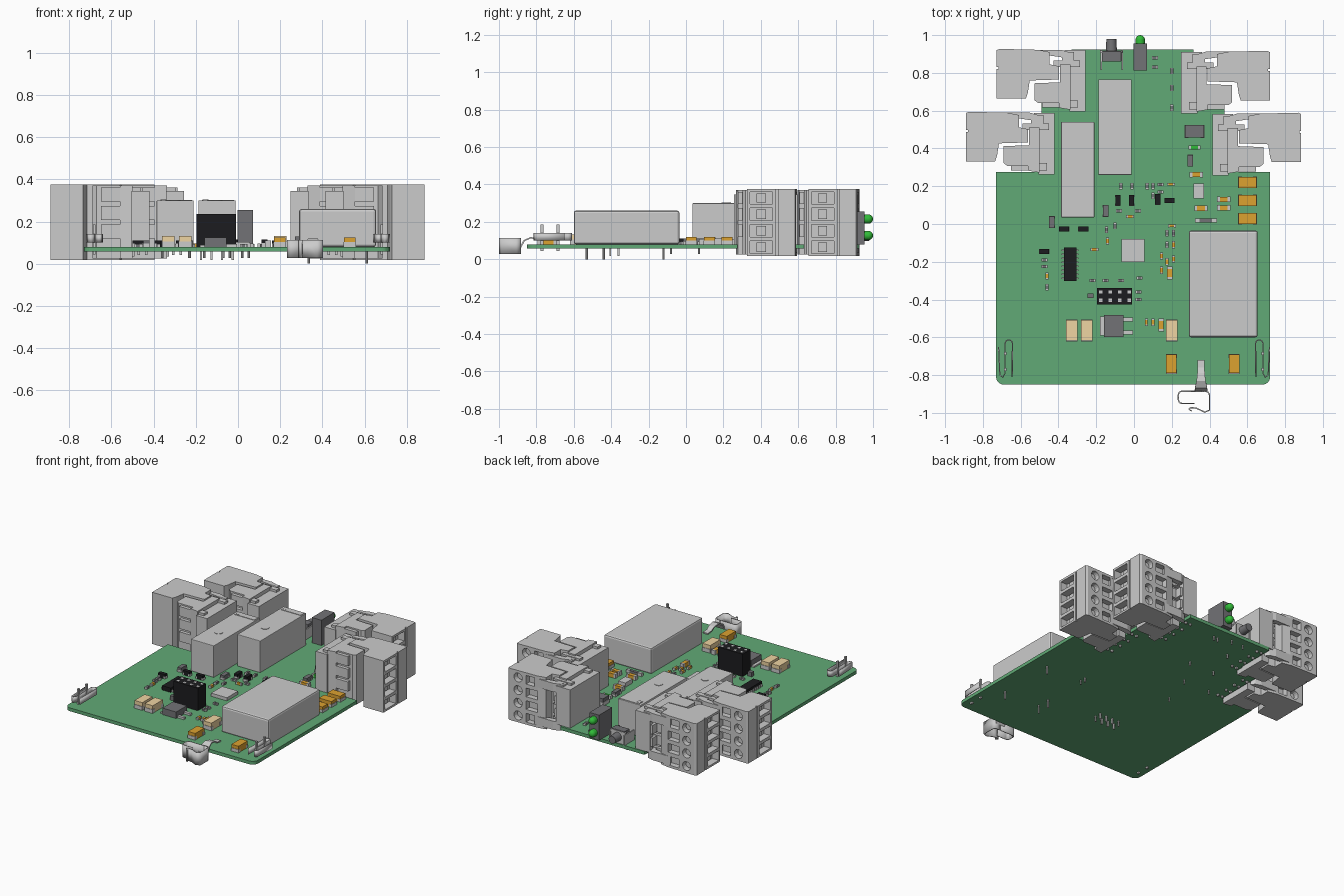
import bpy, bmesh, math
from mathutils import Matrix, Vector

TOP = 0.08  # board top surface


def material(name, rgb):
    m = bpy.data.materials.new(name)
    m.diffuse_color = (*rgb, 1)
    return m


GREEN = material("board_green", (0.12, 0.40, 0.18))
BLACK = material("black", (0.012, 0.012, 0.014))
DARK = material("dark_grey", (0.17, 0.17, 0.18))
ORANGE = material("orange", (0.72, 0.36, 0.03))
TAN = material("tan", (0.86, 0.66, 0.36))
LIME = material("led_green", (0.03, 0.50, 0.04))


def finish(name, bm, mat=None, bevel=0, smooth=False, thick=0, segs=2):
    bmesh.ops.recalc_face_normals(bm, faces=bm.faces)
    me = bpy.data.meshes.new(name)
    bm.to_mesh(me)
    bm.free()
    ob = bpy.data.objects.new(name, me)
    bpy.context.collection.objects.link(ob)
    if mat:
        me.materials.append(mat)
    if thick:
        s = ob.modifiers.new("thickness", 'SOLIDIFY')
        s.thickness, s.offset = thick, 0
    if bevel:
        b = ob.modifiers.new("bevel", 'BEVEL')
        b.width, b.segments = bevel, segs
    if smooth:
        bpy.ops.object.select_all(action='DESELECT')
        ob.select_set(True)
        bpy.context.view_layer.objects.active = ob
        bpy.ops.object.shade_smooth_by_angle()
    return ob


def box(bm, x0, x1, y0, y1, z0, z1):
    m = Matrix.Translation(((x0+x1)/2, (y0+y1)/2, (z0+z1)/2)) @ Matrix.Diagonal((x1-x0, y1-y0, z1-z0, 1))
    bmesh.ops.create_cube(bm, size=1, matrix=m)


def cyl(bm, p, r, length, axis='Z', n=20, r2=None):
    rot = {'X': Matrix.Rotation(math.pi/2, 4, 'Y'), 'Y': Matrix.Rotation(-math.pi/2, 4, 'X'), 'Z': Matrix()}[axis]
    bmesh.ops.create_cone(bm, cap_ends=True, segments=n, radius1=r, radius2=r if r2 is None else r2,
                          depth=length, matrix=Matrix.Translation(p) @ rot)


def prism(bm, pts, z0, z1):
    f = bm.faces.new([bm.verts.new((x, y, z0)) for x, y in pts])
    g = bmesh.ops.extrude_face_region(bm, geom=[f])
    bmesh.ops.translate(bm, vec=(0, 0, z1-z0), verts=[v for v in g['geom'] if isinstance(v, bmesh.types.BMVert)])


def ribbon(name, pts, z0, z1, thick):
    bm = bmesh.new()
    rows = [(bm.verts.new((x, y, z0)), bm.verts.new((x, y, z1))) for x, y in pts]
    for a, b in zip(rows, rows[1:]):
        bm.faces.new((a[0], b[0], b[1], a[1]))
    return finish(name, bm, thick=thick, smooth=True)


def single_box(name, dims, mat=None, bevel=0):
    bm = bmesh.new()
    box(bm, *dims)
    return finish(name, bm, mat, bevel)


def arc(cx, cy, r, a0, a1, n=7):
    return [(cx + r*math.cos(math.radians(a0+(a1-a0)*i/n)), cy + r*math.sin(math.radians(a0+(a1-a0)*i/n)))
            for i in range(n+1)]


# Stepped circuit board
bm = bmesh.new()
outline = arc(-0.69, -0.81, 0.04, 180, 270) + arc(0.68, -0.81, 0.04, 270, 360) + [
    (0.72, 0.275), (0.48, 0.275), (0.48, 0.65), (0.315, 0.65), (0.315, 0.925),
    (-0.33, 0.925), (-0.33, 0.65), (-0.49, 0.65), (-0.49, 0.275), (-0.73, 0.275)]
prism(bm, outline, 0.057, TOP)
finish("circuit_board", bm, GREEN)

# Four-pole terminal plug, outer face at x = 0, with wire windows and screw holes
POLES = [0.065 + 0.0875*i for i in range(4)]
bm = bmesh.new()
prism(bm, [(0, 0.07), (0.155, 0.07), (0.165, 0.10), (0.175, 0.165), (0.33, 0.17), (0.33, 0.24),
           (0.28, 0.25), (0.28, 0.315), (0.22, 0.327), (0.015, 0.332), (0, 0.325)], 0.018, 0.376)
plug = finish("terminal_plug", bm)
bm = bmesh.new()
for z in POLES:
    box(bm, -0.02, 0.05, 0.085, 0.205, z-0.033, z+0.033)
    cyl(bm, (0.075, 0.33, z), 0.031, 0.09, 'Y', 16)
    box(bm, 0.135, 0.22, 0.29, 0.36, z-0.03, z+0.03)
box(bm, -0.02, 0.01, 0.225, 0.235, 0.0, 0.4)
cutter = finish("plug_cutter", bm)
cutter.hide_render = True
mod = plug.modifiers.new("openings", 'BOOLEAN')
mod.operation, mod.object = 'DIFFERENCE', cutter
bpy.context.view_layer.update()
plug_mesh = bpy.data.meshes.new_from_object(plug.evaluated_get(bpy.context.evaluated_depsgraph_get()))
for o in (plug, cutter):
    bpy.data.objects.remove(o)

# Plug details, then the socket header soldered to the board
bm = bmesh.new()
bm.from_mesh(plug_mesh)
for z in POLES:
    cyl(bm, (0.075, 0.292, z), 0.024, 0.02, 'Y', 16)
    box(bm, 0.04, 0.055, 0.12, 0.17, z-0.025, z+0.025)
for z in (POLES[0], POLES[3]):
    prism(bm, [(0.26, 0.30), (0.36, 0.285), (0.40, 0.29), (0.38, 0.315), (0.34, 0.327), (0.20, 0.327)], z-0.03, z+0.03)
bm.to_mesh(plug_mesh)
bm.free()
bm = bmesh.new()
prism(bm, [(0.2, 0.06), (0.22, 0.045), (0.33, 0.045), (0.33, 0.02), (0.39, 0.01), (0.39, 0.25),
           (0.335, 0.25), (0.335, 0.155), (0.2, 0.15)], 0.025, 0.37)
prism(bm, [(0.385, 0.0), (0.47, 0.0), (0.47, 0.325), (0.36, 0.325), (0.36, 0.29), (0.385, 0.28)], TOP, 0.345)
for z in POLES:
    z0 = max(z-0.033, TOP)
    box(bm, 0.30, 0.44, 0.235, 0.27, z0, z+0.033)
    box(bm, 0.24, 0.43, 0.022, 0.06, z-0.033, z+0.033) if z > 0.1 else None
    box(bm, 0.345, 0.41, 0.27, 0.315, z0, z+0.028)
for x in (0.42, 0.455):
    for y in (0.04, 0.12, 0.20, 0.28):
        box(bm, x-0.006, x+0.006, y-0.006, y+0.006, 0.042, TOP)
socket_mesh = bpy.data.meshes.new("terminal_socket")
bmesh.ops.recalc_face_normals(bm, faces=bm.faces)
bm.to_mesh(socket_mesh)
bm.free()
for label, x, y, s in (("left_front", -0.89, 0.262, 1), ("left_back", -0.727, 0.595, 1),
                       ("right_front", 0.885, 0.257, -1), ("right_back", 0.72, 0.585, -1)):
    for part, mesh in (("terminal_plug", plug_mesh), ("terminal_socket", socket_mesh)):
        bm = bmesh.new()
        bm.from_mesh(mesh)
        bmesh.ops.transform(bm, matrix=Matrix.Translation((x, y, 0)) @ Matrix.Diagonal((s, 1, 1, 1)), verts=bm.verts)
        finish(part + "_" + label, bm)

# Power module and two relays
single_box("power_module", (0.29, 0.655, -0.60, -0.035, TOP, 0.26), bevel=0.012)
for i, (x, y) in enumerate(((-0.298, 0.035), (-0.1, 0.26))):
    single_box(f"relay_{i}", (x-0.088, x+0.088, y, y+0.505, TOP, 0.30), bevel=0.003)
    bm = bmesh.new()
    box(bm, x-0.07, x+0.08, y+0.455, y+0.498, 0.298, 0.303)
    cyl(bm, (x-0.055, y+0.47, 0.302), 0.014, 0.006)
    cyl(bm, (x, y+0.18, 0.301), 0.026, 0.004)
    finish(f"relay_cap_detail_{i}", bm, smooth=True)

# Through-hole pins below the board
bm = bmesh.new()
pins = [(0.335, -0.53), (0.335, -0.44), (0.61, -0.53), (0.61, -0.12), (0.335, -0.12), (0.335, -0.08),
        (-0.23, 0.07), (-0.36, 0.30), (-0.23, 0.50), (-0.16, 0.30), (-0.04, 0.50), (-0.16, 0.72),
        (0.02, 0.84), (0.05, 0.84), (-0.16, 0.87), (-0.07, 0.87)]
for i, (x, y) in enumerate(pins):
    cyl(bm, (x, y, 0.03 if i < 4 else 0.05), 0.006, 0.06 if i < 4 else 0.045, n=8)
for i in range(4):
    for y in (-0.405, -0.36):
        box(bm, -0.18+0.05*i, -0.17+0.05*i, y-0.005, y+0.005, 0.018, TOP)
finish("solder_pins", bm)

# Pin socket: tall black block with contact openings
single_box("pin_socket", (-0.197, -0.01, -0.425, -0.338, TOP, 0.235), BLACK)
bm = bmesh.new()
for i in range(4):
    for y in (-0.403, -0.36):
        box(bm, -0.184+0.05*i, -0.166+0.05*i, y-0.009, y+0.009, 0.23, 0.2365)
finish("socket_contacts", bm)

# Status LEDs in their holder
single_box("led_holder", (-0.003, 0.07, 0.812, 0.955, TOP, 0.255), DARK)
bm = bmesh.new()
for z in (0.215, 0.127):
    cyl(bm, (0.033, 0.963, z), 0.025, 0.025, 'Y')
    bmesh.ops.create_uvsphere(bm, u_segments=20, v_segments=12, radius=0.025, matrix=Matrix.Translation((0.033, 0.975, z)))
finish("led_lenses", bm, LIME, smooth=True)

# Side push button
single_box("button_body", (-0.17, -0.067, 0.86, 0.915, TOP, 0.17), DARK, 0.003)
bm = bmesh.new()
cyl(bm, (-0.12, 0.945, 0.125), 0.03, 0.07, 'Y', r2=0.026)
finish("button_plunger", bm, DARK, smooth=True)
bm = bmesh.new()
for x in (-0.178, -0.067):
    box(bm, x, x+0.008, 0.815, 0.925, TOP, 0.15)
box(bm, -0.18, -0.06, 0.905, 0.918, TOP, 0.165)
finish("button_bracket", bm)

# Sprung earth contact at the front edge
ribbon("spring_contact", [(0.36, -0.885)] + arc(0.255, -0.905, 0.02, 90, 180) + arc(0.255, -0.93, 0.02, 180, 270) +
       [(0.32, -0.95)], 0.027, 0.113, 0.007)
ribbon("spring_contact_hook", [(0.355, -0.885)] + arc(0.375, -0.91, 0.025, 90, 0) + [(0.40, -0.985), (0.375, -0.996)] +
       [(0.33, -0.975), (0.30, -0.972), (0.29, -0.98), (0.305, -0.99)], 0.027, 0.113, 0.007)
bm = bmesh.new()
rows = [(bm.verts.new((0.355-w, y, z)), bm.verts.new((0.355+w, y, z))) for y, z, w in
        ((-0.72, 0.086, 0.018), (-0.76, 0.09, 0.018), (-0.79, 0.108, 0.02), (-0.83, 0.115, 0.024), (-0.865, 0.10, 0.032), (-0.887, 0.06, 0.034))]
for a, b in zip(rows, rows[1:]):
    bm.faces.new((a[0], a[1], b[1], b[0]))
finish("spring_arm", bm, thick=0.008)

# Bent side clips with upright posts
for label, s in (("left", -1), ("right", 1)):
    c = 0.665
    path = [(c-0.02, -0.81)] + arc(c-0.002, -0.632, 0.019, 180, 0) + [(c+0.017, -0.79), (c+0.03, -0.812), (c+0.045, -0.80), (c+0.052, -0.65)]
    ribbon(f"side_clip_{label}", [(s*x, y) for x, y in path], 0.10, 0.14, 0.006)
    bm = bmesh.new()
    for y in (-0.77, -0.685):
        x = s*(c+0.017)
        box(bm, x-0.006, x+0.006, y-0.008, y+0.008, 0.045, 0.185)
    finish(f"side_clip_posts_{label}", bm)


# Surface-mount parts: coloured bodies with grey solder ends on the long axis
def chips(name, spots, sx, sy, h, mat, ends=True):
    body, caps = bmesh.new(), bmesh.new()
    for x, y in spots:
        box(body, x-sx/2, x+sx/2, y-sy/2, y+sy/2, TOP, TOP+h)
        for s in (-1, 1):
            if ends:
                dx, dy = (sx*0.42*s, 0) if sx > sy else (0, sy*0.42*s)
                ex, ey = (sx*0.11, sy*0.52) if sx > sy else (sx*0.52, sy*0.11)
                box(caps, x+dx-ex, x+dx+ex, y+dy-ey, y+dy+ey, TOP-0.001, TOP+h*(1.05 if h < 0.03 else 0.5))
    finish(name, body, mat)
    finish(name + "_ends", caps) if ends else caps.free()


chips("tantalum_wide", [(0.6, 0.22), (0.6, 0.125), (0.6, 0.028)], 0.095, 0.058, 0.04, ORANGE)
chips("tantalum_tall", [(0.198, -0.74), (0.53, -0.74)], 0.055, 0.1, 0.045, ORANGE)
chips("tan_capacitor", [(-0.33, -0.563), (-0.25, -0.563), (0.2, -0.563)], 0.06, 0.11, 0.052, TAN)
chips("orange_cap_wide", [(0.33, 0.262), (0.475, 0.13), (0.475, 0.085), (0.355, 0.083)], 0.066, 0.028, 0.028, ORANGE)
chips("orange_cap_tall", [(0.19, -0.26), (0.143, -0.535)], 0.028, 0.066, 0.028, ORANGE)
chips("small_cap_wide", [(-0.21, -0.135), (0.2, -0.01), (0.195, 0.21), (-0.02, 0.04)], 0.04, 0.014, 0.016, ORANGE)
chips("small_cap_tall", [(0.145, -0.17), (0.145, -0.245), (0.21, -0.11), (0.21, -0.185), (0.065, -0.52), (0.1, -0.52),
                         (-0.14, -0.09), (-0.46, -0.275), (0.175, -0.2)], 0.015, 0.036, 0.016, ORANGE)
chips("resistor_tall", [(0.2, 0.81), (0.2, 0.72), (0.2, 0.615), (-0.145, -0.03), (-0.1, -0.01), (0.21, -0.05), (0.175, -0.11),
                        (-0.46, -0.335), (0.175, -0.05), (0.07, 0.2), (0.1, 0.2), (0.1, 0.15), (-0.07, 0.2), (-0.01, 0.2)],
      0.016, 0.032, 0.014, DARK)
chips("resistor_wide", [(0.11, 0.88), (0.11, 0.83), (0.025, -0.36), (0.025, -0.4), (-0.22, -0.3), (-0.15, -0.3), (-0.07, -0.3),
                        (0.03, -0.285), (-0.475, -0.19), (-0.475, -0.225), (0.14, 0.21), (0.14, 0.17), (-0.08, 0.07), (0.02, 0.07)],
      0.03, 0.016, 0.014, DARK)
chips("transistor_tall", [(-0.085, 0.125), (-0.013, 0.125), (0.125, 0.13)], 0.028, 0.055, 0.035, BLACK)
chips("transistor_wide", [(-0.37, -0.027), (-0.268, -0.027), (-0.475, -0.145), (0.188, 0.125)], 0.052, 0.026, 0.03, BLACK)
chips("diode", [(0.298, 0.335), (-0.435, 0.01), (-0.15, 0.07)], 0.03, 0.06, 0.03, DARK)
chips("fuse", [(0.38, 0.018)], 0.11, 0.02, 0.02, DARK)
chips("green_varistor", [(0.32, 0.405)], 0.06, 0.022, 0.022, LIME)
chips("inductor", [(0.32, 0.49)], 0.1, 0.066, 0.05, DARK)
chips("crystal", [(0.342, 0.175)], 0.056, 0.078, 0.03, None, False)
chips("small_sensor", [(-0.23, -0.38)], 0.032, 0.026, 0.03, DARK, False)
chips("main_processor", [(-0.005, -0.14)], 0.122, 0.122, 0.022, None, False)
chips("logic_chip", [(-0.338, -0.213)], 0.066, 0.175, 0.03, BLACK, False)
chips("voltage_regulator", [(-0.107, -0.54)], 0.105, 0.116, 0.045, DARK, False)

# Leads of the logic chip and regulator
bm = bmesh.new()
for i in range(8):
    y = -0.287 + 0.0212*i
    box(bm, -0.383, -0.293, y-0.004, y+0.004, TOP, TOP+0.014)
box(bm, -0.18, -0.14, -0.59, -0.49, TOP, TOP+0.01)
for y in (-0.575, -0.505):
    box(bm, -0.06, -0.005, y-0.01, y+0.01, TOP, TOP+0.014)
finish("chip_leads", bm)
